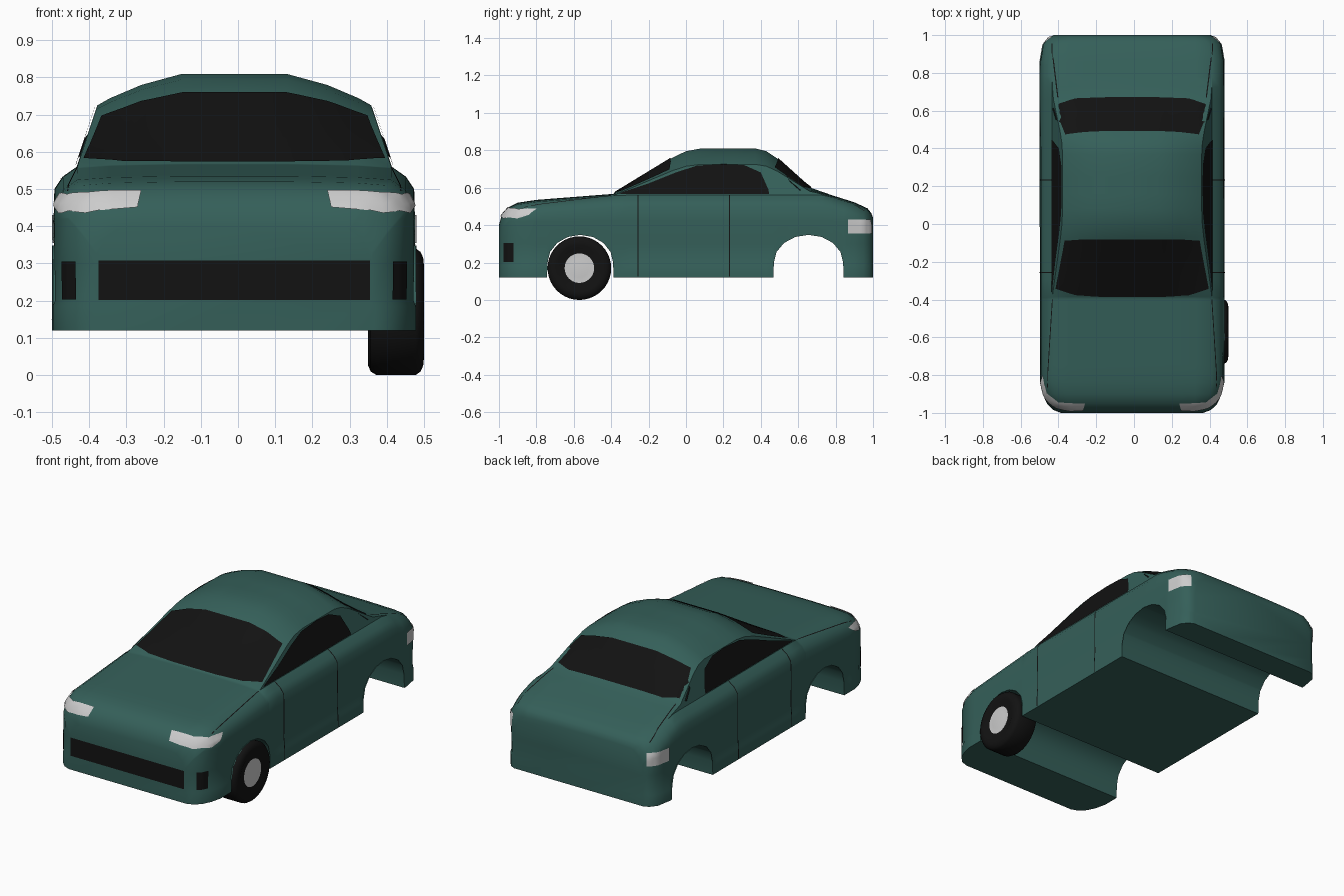
import bpy, bmesh, math
from mathutils import Vector
from mathutils.bvhtree import BVHTree

if "Cube" in bpy.data.objects:
    bpy.data.objects.remove(bpy.data.objects["Cube"])

SHIFT = -0.01  # body sits slightly left because the only wheel sticks out right


def material(name, rgb):
    m = bpy.data.materials.new(name)
    m.diffuse_color = (*rgb, 1)
    m.use_nodes = True
    m.node_tree.nodes["Principled BSDF"].inputs["Base Color"].default_value = m.diffuse_color
    return m


GREEN = material("green_paint", (0.035, 0.115, 0.1))
BLACK = material("black", (0.006, 0.006, 0.006))


def finish(bm, name, mat=None, angle=35):
    me = bpy.data.meshes.new(name)
    bm.to_mesh(me)
    bm.free()
    me.shade_smooth()
    me.set_sharp_from_angle(angle=math.radians(angle))
    ob = bpy.data.objects.new(name, me)
    bpy.context.collection.objects.link(ob)
    ob.location.x = SHIFT
    if mat:
        me.materials.append(mat)
    return ob


def lerp(table, y):
    for (a, u), (b, v) in zip(table, table[1:]):
        if y <= b:
            return u + (v - u) * (y - a) / (b - a)
    return table[-1][1]


# Side profile (top), plan half width, and underside with wheel arches
TOP = [(-1, .40), (-.985, .455), (-.95, .495), (-.9, .52), (-.8, .535), (-.39, .567),
       (-.07, .762), (0, .795), (.08, .81), (.37, .81), (.43, .795), (.49, .755),
       (.66, .602), (.78, .56), (.9, .522), (.97, .49), (.99, .465), (1, .44)]
WIDTH = [(-1, .37), (-.985, .41), (-.95, .445), (-.9, .468), (-.84, .482), (.86, .484),
         (.95, .468), (.985, .44), (1, .41)]


def arch(y0, y1):
    c, r = (y0 + y1) / 2, (y1 - y0) / 2
    pts = [(y0 - .003, .12)]
    for i in range(9):
        a = math.pi * (1 - i / 8)
        pts.append((c + r * math.cos(a), .2 + .148 * math.sin(a)))
    return pts + [(y1 + .003, .12)]


BOTTOM = [(-1, .12)] + arch(-.74, -.39) + arch(.47, .84) + [(1, .12)]


def half_section(y):
    zt, w, zb = lerp(TOP, y), lerp(WIDTH, y), lerp(BOTTOM, y)
    zh = min(zt, .57)
    t = max(0, (zt - .57) / .24)
    side = [(w + .006, .12), (w + .006, .185), (w, .2), (w + .001, .3), (w + .002, .42)]
    pts = [(0, zb), (w * .5, zb)] + [(x, max(zb, min(z, zh - .075))) for x, z in side]
    return pts + [(w, zh - .07), (w - .022, zh - .037), (w - .06, zh - .01),
                  (w - .06 - .055 * t, zh - .01 + .165 * t),
                  (min(.335, w - .07), zh - .004 + .178 * t),
                  (.25, zh - .002 + .212 * t), (.14, zt), (0, zt)]


# Body shell: lofted sections from nose to tail
bm = bmesh.new()
ys = {round(p[0], 4) for tab in (TOP, WIDTH, BOTTOM) for p in tab}
ys |= {-.3, -.2, -.13, .16, .25, .55}
rings = []
for y in sorted(ys):
    h = half_section(y)
    pts = h + [(-x, z) for x, z in reversed(h[1:-1])]
    rings.append([bm.verts.new((x, y, z)) for x, z in pts])
for a, b in zip(rings, rings[1:]):
    for i in range(len(a)):
        j = (i + 1) % len(a)
        bm.faces.new((a[i], a[j], b[j], b[i]))
bm.faces.new(rings[0])
bm.faces.new(rings[-1])
bmesh.ops.remove_doubles(bm, verts=bm.verts, dist=.0005)
bmesh.ops.recalc_face_normals(bm, faces=bm.faces)
BVH = BVHTree.FromBMesh(bm)
finish(bm, "car_body", GREEN)


def dense(pts, k):
    out = [Vector(pts[0])]
    for a, b in zip(pts, pts[1:]):
        out += [Vector(a).lerp(Vector(b), i / k) for i in range(1, k + 1)]
    return out


def panel(name, top, bot, mat=None, signs=(1, -1), k=4, rows=5, lift=.005):
    """Patch between two outlines, snapped just above the body surface."""
    bm = bmesh.new()
    for s in signs:
        grid = []
        for r in range(rows + 1):
            row = []
            for p, q in zip(dense(top, k), dense(bot, k)):
                v = q.lerp(p, r / rows)
                co, no, _, _ = BVH.find_nearest(Vector((v.x * s, v.y, v.z)))
                row.append(bm.verts.new(co + no * lift))
            grid.append(row)
        for a, b in zip(grid, grid[1:]):
            for i in range(len(a) - 1):
                f = (a[i], a[i + 1], b[i + 1], b[i])
                bm.faces.new(f if s > 0 else f[::-1])
    return finish(bm, name, mat, 50)


def sym(pts):
    return [(-x, y, z) for x, y, z in reversed(pts)] + pts


# Windscreen and rear window
panel("windscreen", sym([(.14, -.08, .757), (.25, -.08, .735), (.355, -.085, .69)]),
      sym([(.14, -.385, .57), (.3, -.375, .572), (.405, -.34, .577)]), BLACK, (1,))
panel("rear_window", sym([(.14, .49, .755), (.25, .485, .735), (.35, .47, .70)])[::-1],
      sym([(.14, .67, .60), (.3, .665, .595), (.41, .61, .58)])[::-1], BLACK, (1,))


# Side windows
def cabin_side(pts):
    return [(.424 - .055 * (z - .56) / .165, y, z) for y, z in pts]


panel("side_windows",
      cabin_side([(-.34, .575), (-.2, .622), (-.05, .682), (.06, .717), (.2, .725),
                  (.31, .72), (.40, .68), (.44, .59)]),
      cabin_side([(y, .565) for y in (-.36, -.2, -.05, .06, .2, .31, .40, .445)]), BLACK)

# Lights
panel("headlights", [(.25, -.95, .495), (.39, -.945, .495), (.46, -.90, .495), (.484, -.80, .495)],
      [(.26, -.985, .45), (.40, -.975, .435), (.468, -.90, .435), (.484, -.84, .455)])
panel("tail_lights", [(.484, .865, .43), (.47, .95, .43), (.43, .99, .43)],
      [(.484, .865, .355), (.47, .95, .355), (.43, .99, .355)])

# Grille, side vents and slats
panel("grille", [(-.365, -1, .308), (.365, -1, .308)],
      [(-.365, -1, .202), (.365, -1, .202)], BLACK, (1,), lift=.003)
panel("side_vents", [(.425, -.975, .305), (.445, -.95, .305), (.46, -.92, .305)],
      [(.425, -.975, .203), (.445, -.95, .203), (.46, -.92, .203)], BLACK)
for i in range(5):
    z = .212 + i * .021
    panel("grille_slat", [(-.36, -1, z + .005), (.36, -1, z + .005)],
          [(-.36, -1, z), (.36, -1, z)], BLACK, (1,), rows=1, lift=.006)


# Panel gaps
def seam(name, pts, off):
    panel(name, [tuple(Vector(p) + Vector(off)) for p in pts], pts, BLACK, rows=1, k=6, lift=.002)


for name, y in (("door_front_gap", -.26), ("door_rear_gap", .23)):
    seam(name, [(.49, y, .125), (.485, y, .5), (.425, y, .56)], (0, .006, 0))
seam("bonnet_gap", [(.455, -.87, .51), (.42, -.40, .56)], (.006, 0, 0))
seam("boot_gap", [(.39, .67, .585), (.425, .96, .48)], (.006, 0, 0))


# Single front right wheel: turned tyre and rim profiles (x offset, radius)
def lathe(name, prof, mat=None, n=40):
    bm = bmesh.new()
    rings = [[bm.verts.new((x, r * math.cos(2 * math.pi * i / n), r * math.sin(2 * math.pi * i / n)))
              for i in range(n)] for x, r in prof]
    for a, b in zip(rings, rings[1:]):
        for i in range(n):
            bm.faces.new((a[i], a[(i + 1) % n], b[(i + 1) % n], b[i]))
    bm.faces.new(rings[0])
    bm.faces.new(rings[-1])
    bmesh.ops.recalc_face_normals(bm, faces=bm.faces)
    ob = finish(bm, name, mat)
    ob.location = (.425, -.57, .17)


lathe("front_tyre", [(-.075, .108), (-.075, .145), (-.068, .161), (-.053, .17), (.053, .17),
                     (.066, .161), (.073, .145), (.075, .125), (.068, .108)], BLACK)
lathe("front_rim", [(.0, .107), (.068, .107), (.066, .098), (.071, .05), (.072, .01)])
